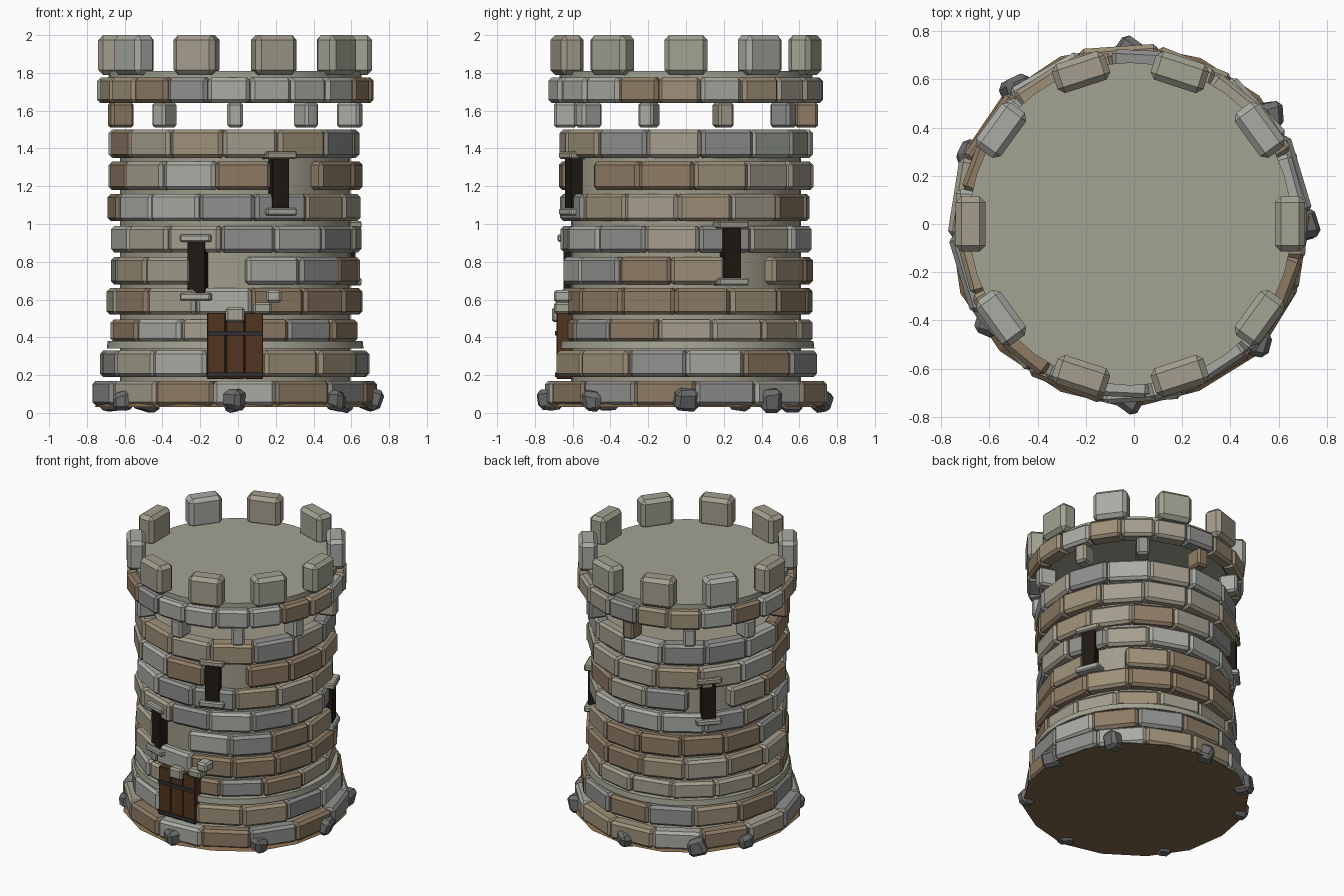
import bpy, bmesh, math, random
from mathutils import Matrix, Vector

if "Cube" in bpy.data.objects:
    bpy.data.objects.remove(bpy.data.objects["Cube"])

random.seed(7)
CX = -0.015          # tower axis in x
N = 14               # stones per course
STEP = 2 * math.pi / N


def mat(name, r, g, b):
    m = bpy.data.materials.new(name)
    m.diffuse_color = (r, g, b, 1)
    m.use_nodes = True
    m.node_tree.nodes["Principled BSDF"].inputs["Base Color"].default_value = m.diffuse_color
    return m


STONES = [mat("stone_tan", .34, .28, .19), mat("stone_beige", .37, .34, .27),
          mat("stone_grey", .28, .28, .27), mat("stone_brown", .27, .20, .13),
          mat("stone_light", .40, .41, .37)]
MORTAR = mat("mortar", .35, .33, .26)
ROOF = mat("roof_stone", .36, .36, .29)
EARTH = mat("earth", .22, .14, .07)
ROCK = mat("rock", .15, .15, .15)
WOOD = mat("wood", .085, .035, .015)
IRON = mat("iron", .03, .03, .035)
DARK = mat("slit_dark", .015, .01, .007)


def finish(name, bm, mats):
    me = bpy.data.meshes.new(name)
    bm.normal_update()
    bm.to_mesh(me)
    bm.free()
    for m in mats:
        me.materials.append(m)
    ob = bpy.data.objects.new(name, me)
    bpy.context.collection.objects.link(ob)
    return ob


def blocks(name, items, mats, bevel):
    """items: (angle from front, r_in, r_out, side offset, width, z0, z1, tilt)"""
    bm = bmesh.new()
    for a, r0, r1, off, w, z0, z1, tilt in items:
        mx = (Matrix.Translation((CX, 0, 0)) @ Matrix.Rotation(a, 4, 'Z')
              @ Matrix.Translation((off, -(r0 + r1) / 2, (z0 + z1) / 2))
              @ Matrix.Rotation(tilt, 4, 'Y')
              @ Matrix.Diagonal((w, r1 - r0, z1 - z0, 1)))
        k = random.randrange(len(mats))
        vs = bmesh.ops.create_cube(bm, size=1, matrix=mx)['verts']
        for f in {f for v in vs for f in v.link_faces}:
            f.material_index = k
    if bevel:
        bmesh.ops.bevel(bm, geom=bm.edges[:], offset=bevel, segments=1,
                        affect='EDGES', material=-1)
    return finish(name, bm, mats)


def drum(name, r0, r1, z0, z1, m, seg=40, smooth=True):
    bm = bmesh.new()
    bmesh.ops.create_cone(bm, cap_ends=True, segments=seg, radius1=r0, radius2=r1,
                          depth=z1 - z0, matrix=Matrix.Translation((CX, 0, (z0 + z1) / 2)))
    ob = finish(name, bm, [m])
    if smooth:
        bpy.context.view_layer.objects.active = ob
        ob.select_set(True)
        bpy.ops.object.shade_smooth_by_angle(angle=math.radians(35))
        ob.select_set(False)
    return ob


def course(name, z0, z1, r, edge, n=N, skip=(), r_in=None):
    step = 2 * math.pi / n
    items = []
    for i in range(n):
        a = edge + (i + .5) * step
        if any(abs((a - s + math.pi) % (2 * math.pi) - math.pi) < step / 2 for s in skip):
            continue
        ro = r + random.uniform(-.01, .012)
        w = 2 * r * math.tan(step / 2) - .008
        items.append((a, r_in or r - .10, ro, 0, w, z0, z1, 0))
    return blocks(name, items, STONES, .018)


# Cores and smooth bands
drum("tower_core", .61, .61, .04, 1.49, MORTAR)
drum("base_core", .69, .69, .04, .16, MORTAR)
drum("plinth_ledge", .68, .675, .34, .38, ROOF)
drum("parapet_floor", .67, .67, 1.66, 1.81, ROOF)
earth = drum("earth_skirt", .755, .67, .03, .09, EARTH, 16, False)
for v in earth.data.vertices:
    if v.co.z < .05:
        v.co.x = CX + (v.co.x - CX) * random.uniform(.985, 1.015)
        v.co.y *= random.uniform(.985, 1.015)

# Windows: angle from front, bottom, top of slit
WINDOWS = [(-.315, .62, .91), (.37, 1.07, 1.35), (1.95, .70, .98), (math.radians(227), .95, 1.23)]

# Stone courses
course("course_1", .04, .17, .735, -.156)
course("course_2", .19, .33, .695, -STEP / 2, skip=[0])
course("course_3", .375, .495, .65, 0)
course("course_4", .52, .66, .66, -.316)
course("course_5", .68, .825, .65, .10, skip=[WINDOWS[0][0], WINDOWS[2][0]])
course("course_6", .85, .99, .65, -.115)
course("course_7", 1.015, 1.16, .652, -.29, skip=[WINDOWS[3][0]])
course("course_8", 1.18, 1.33, .658, -.16, skip=[WINDOWS[1][0]])
course("course_9", 1.35, 1.50, .65, -.10)
course("parapet_course", 1.64, 1.775, .72, .11, n=20)

# Corbels and merlons, ten of each
T = math.radians(36)
blocks("corbels", [(i * T, .575, .70, 0, .085, 1.51, 1.645, 0) for i in range(10)], STONES, .014)
blocks("merlons", [((i + .5) * T, .60, .725, 0, .23, 1.79, 2.0, 0) for i in range(10)],
       [STONES[1], STONES[4], ROOF], .025)

# Arrow slits with lintel and sill
for i, (a, z0, z1) in enumerate(WINDOWS):
    blocks(f"arrow_slit_{i+1}", [(a, .57, .668, 0, .095, z0, z1, 0)], [DARK], 0)
    blocks(f"slit_trim_{i+1}", [(a, .58, .69, 0, .17, z1 - .005, z1 + .035, 0),
                                (a, .58, .69, 0, .17, z0 - .025, z0 + .015, 0)],
           [STONES[1], STONES[4]], .008)

# Door with planks, iron bands and arch stones
blocks("door", [(0, .60, .685, -.1 + .1 * i, .097, .18, .53, 0) for i in range(3)], [WOOD], .004)
blocks("door_backing", [(0, .60, .678, 0, .29, .185, .525, 0)], [DARK], 0)
blocks("door_bands", [(0, .62, .694, 0, .295, z, z + .024, 0) for z in (.19, .41)], [IRON], 0)
blocks("door_arch_stones", [(0, .61, .71, 0, .10, .48, .56, 0),
                            (0, .61, .70, .145, .10, .525, .585, 0),
                            (0, .61, .70, .205, .08, .585, .65, 0)],
       [STONES[4], ROOF], .012)

# Loose rocks around the foot
bm = bmesh.new()
for deg in (0, 38, 90, 130, 156, 215, 270, 317):
    a, s = math.radians(deg), random.uniform(.062, .075)
    c = Vector((CX + .72 * math.cos(a), .72 * math.sin(a), s))
    mx = (Matrix.Translation(c) @ Matrix.Rotation(random.uniform(0, 6), 4, 'Z')
          @ Matrix.Rotation(random.uniform(-.5, .5), 4, 'X'))
    vs = bmesh.ops.create_cube(bm, size=s * 1.6, matrix=mx)['verts']
    for v in vs:
        v.co += Vector([random.uniform(-.012, .012) for _ in range(3)])
bmesh.ops.bevel(bm, geom=bm.edges[:], offset=.024, segments=1, affect='EDGES')
low = min(v.co.z for v in bm.verts)
bmesh.ops.translate(bm, verts=bm.verts[:], vec=(0, 0, -low))
finish("foot_rocks", bm, [ROCK])
